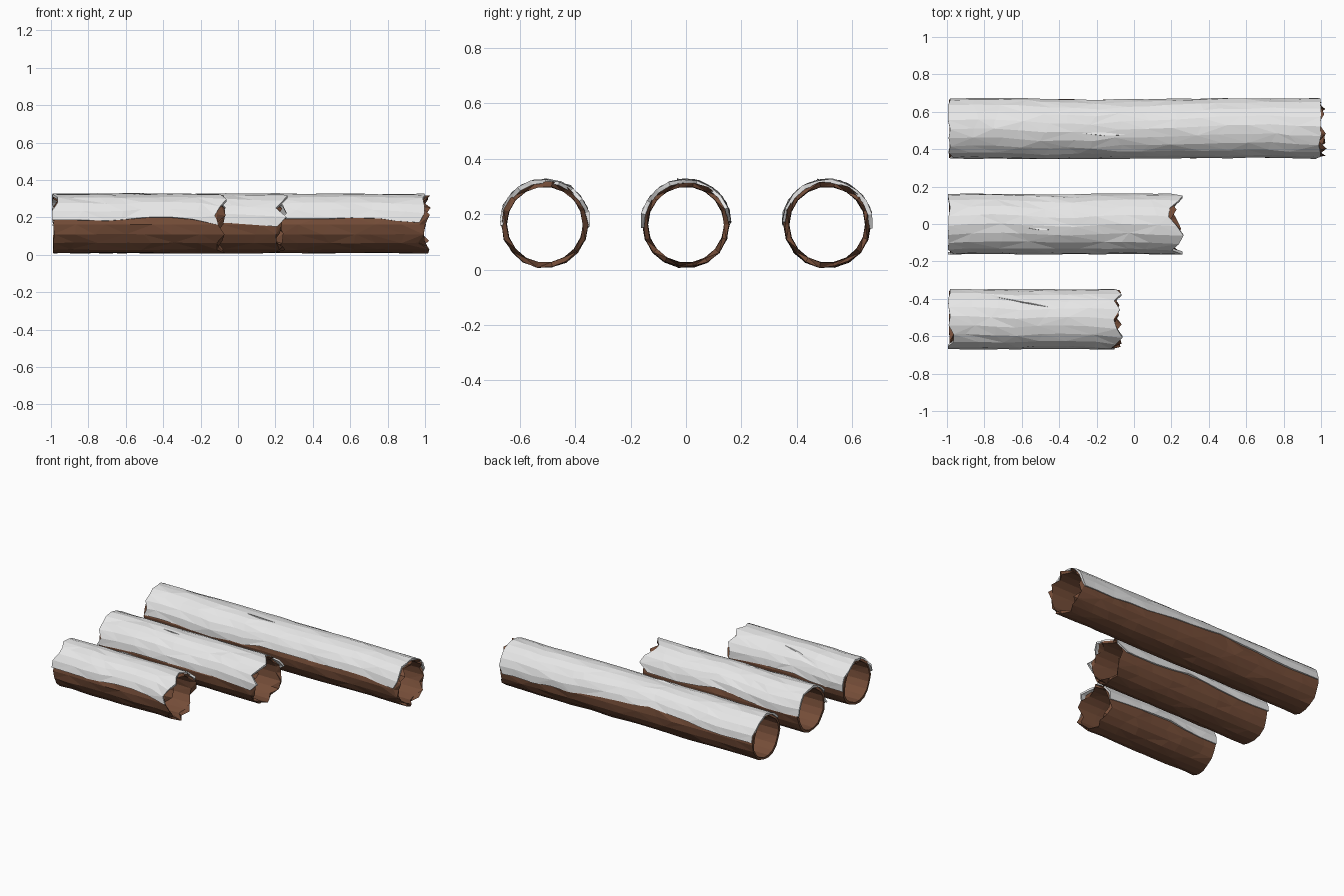
import bpy, bmesh, math, random

random.seed(4)
cube = bpy.data.objects.get("Cube")
if cube:
    bpy.data.objects.remove(cube)


def material(name, rgb):
    m = bpy.data.materials.new(name)
    m.use_nodes = True
    m.diffuse_color = (*rgb, 1)
    m.node_tree.nodes["Principled BSDF"].inputs["Base Color"].default_value = (*rgb, 1)
    return m


BARK = material("brown bark", (0.18, 0.075, 0.04))
SNOW = material("white snow", (0.8, 0.8, 0.8))
CENTRE_Z, R_OUT, R_IN, R_SNOW = 0.162, 0.155, 0.138, 0.165
SIDES = 18


def finish(bm, name, mat):
    bmesh.ops.recalc_face_normals(bm, faces=bm.faces)
    mesh = bpy.data.meshes.new(name)
    bm.to_mesh(mesh)
    bm.free()
    mesh.materials.append(mat)
    bpy.context.collection.objects.link(bpy.data.objects.new(name, mesh))


def point(bm, x, y, angle, r):
    return bm.verts.new((x, y + r * math.cos(angle), CENTRE_Z + r * math.sin(angle)))


def skin(bm, grid, closed):
    """Join neighbouring loops of points with triangles on alternating diagonals."""
    for i, (a, b) in enumerate(zip(grid, grid[1:])):
        for j in range(len(a) if closed else len(a) - 1):
            k = (j + 1) % len(a)
            if (i + j) % 3:
                bm.faces.new((a[j], a[k], b[k]))
                bm.faces.new((a[j], b[k], b[j]))
            else:
                bm.faces.new((a[j], a[k], b[j]))
                bm.faces.new((a[k], b[k], b[j]))


def stations(x0, x1):
    n = max(6, round((x1 - x0) / 0.13))
    return [x0 + (x1 - x0) * i / n for i in range(n + 1)]


def sample(profile, t):
    """Read an evenly spaced profile at t from 0 to 1."""
    f = t * (len(profile) - 1)
    i = min(int(f), len(profile) - 2)
    return profile[i] + (profile[i + 1] - profile[i]) * (f - i)


def hollow_trunk(name, y, x0, x1):
    bm = bmesh.new()
    xs = stations(x0, x1)
    chips = {end: [random.uniform(0, 0.012) for _ in range(SIDES)] for end in (x0, x1)}
    for chip in chips.values():  # splintered gaps in the upper rim
        for j in (3, 6):
            chip[j] = 0.03
    walls = []
    for radius, wobble in ((R_OUT, 0.004), (R_IN, 0.002)):
        wall = []
        for x in xs:
            ring = []
            for j in range(SIDES):
                dx = random.uniform(-0.035, 0.035)
                if x in chips:
                    dx = chips[x][j] * (1 if x == x0 else -1)
                ring.append(point(bm, x + dx, y, math.tau * j / SIDES,
                                  radius + random.uniform(-wobble, wobble)))
            wall.append(ring)
        skin(bm, wall, True)
        walls.append(wall)
    for end in (0, -1):
        skin(bm, [walls[0][end], walls[1][end]], True)
    finish(bm, name, BARK)


def snow_cover(name, y, x0, x1, front, back):
    """Thin ragged shell over the top; front and back give its lower edge heights."""
    bm = bmesh.new()
    xs = stations(x0, x1)
    steps = 10
    ragged = {end: [random.choice((0, 0.004, 0.012, 0.03)) for _ in range(steps + 1)]
              for end in (x0, x1)}
    outer, inner = [], []
    for x in xs:
        t = (x - x0) / (x1 - x0)
        low, high = [math.asin((sample(p, t) + random.uniform(-0.006, 0.006) - CENTRE_Z) / R_SNOW)
                     for p in (back, front)]
        high = math.pi - high
        rows = [], []
        for j in range(steps + 1):
            angle = low + (high - low) * j / steps
            dx = random.uniform(-0.04, 0.04)
            if x in ragged:
                dx = ragged[x][j] * (1 if x == x0 else -1)
            r = R_SNOW + random.uniform(-0.003, 0.003)
            if j in (0, steps):
                r -= 0.003
            rows[0].append(point(bm, x + dx, y, angle, r))
            rows[1].append(point(bm, x + dx, y, angle, R_OUT - 0.004))
        outer.append(rows[0])
        inner.append(rows[1])
    skin(bm, outer, False)
    skin(bm, inner, False)
    for end in (0, -1):  # close the ends and the two long edges
        skin(bm, [outer[end], inner[end]], False)
        skin(bm, [[row[end] for row in outer], [row[end] for row in inner]], False)
    finish(bm, name, SNOW)


def snow_ridge(name, y, x, length, angle, twist):
    """Slim raised flake lying along the snow."""
    bm = bmesh.new()
    tips = [point(bm, x + s * length / 2, y, angle + s * twist, R_SNOW - 0.001) for s in (-1, 1)]
    sides = [point(bm, x, y, angle + s * 0.06, R_SNOW - 0.003) for s in (-1, 1)]
    crest = point(bm, x, y, angle + 0.04, R_SNOW + 0.006)
    for tip in tips:
        for side in sides:
            bm.faces.new((tip, side, crest))
        bm.faces.new((tip, *sides))
    finish(bm, name, SNOW)


# label, y, right end, front snow edge, back snow edge
LOGS = [
    ("short", -0.51, -0.10, (0.19, 0.18, 0.19, 0.21, 0.16), (0.15, 0.16, 0.19, 0.17, 0.15)),
    ("middle", 0.0, 0.22, (0.16, 0.18, 0.17, 0.18, 0.15), (0.17, 0.16, 0.21, 0.17, 0.17)),
    ("long", 0.51, 0.995, (0.17, 0.18, 0.16, 0.17, 0.20, 0.19, 0.20, 0.19, 0.17),
     (0.18, 0.17, 0.19, 0.22, 0.20, 0.18, 0.16, 0.15, 0.15)),
]
for label, y, end, front, back in LOGS:
    hollow_trunk(label + "_log_bark", y, -0.99, end)
    snow_cover(label + "_log_snow", y, -0.995, end + 0.005, front, back)

# flakes on the snow
snow_ridge("short_log_snow_ridge", -0.51, -0.60, 0.28, 0.95, 0.2)
snow_ridge("middle_log_snow_ridge", 0.0, -0.50, 0.16, 1.72, 0.03)
snow_ridge("long_log_snow_ridge", 0.51, -0.16, 0.24, 1.75, 0.03)
